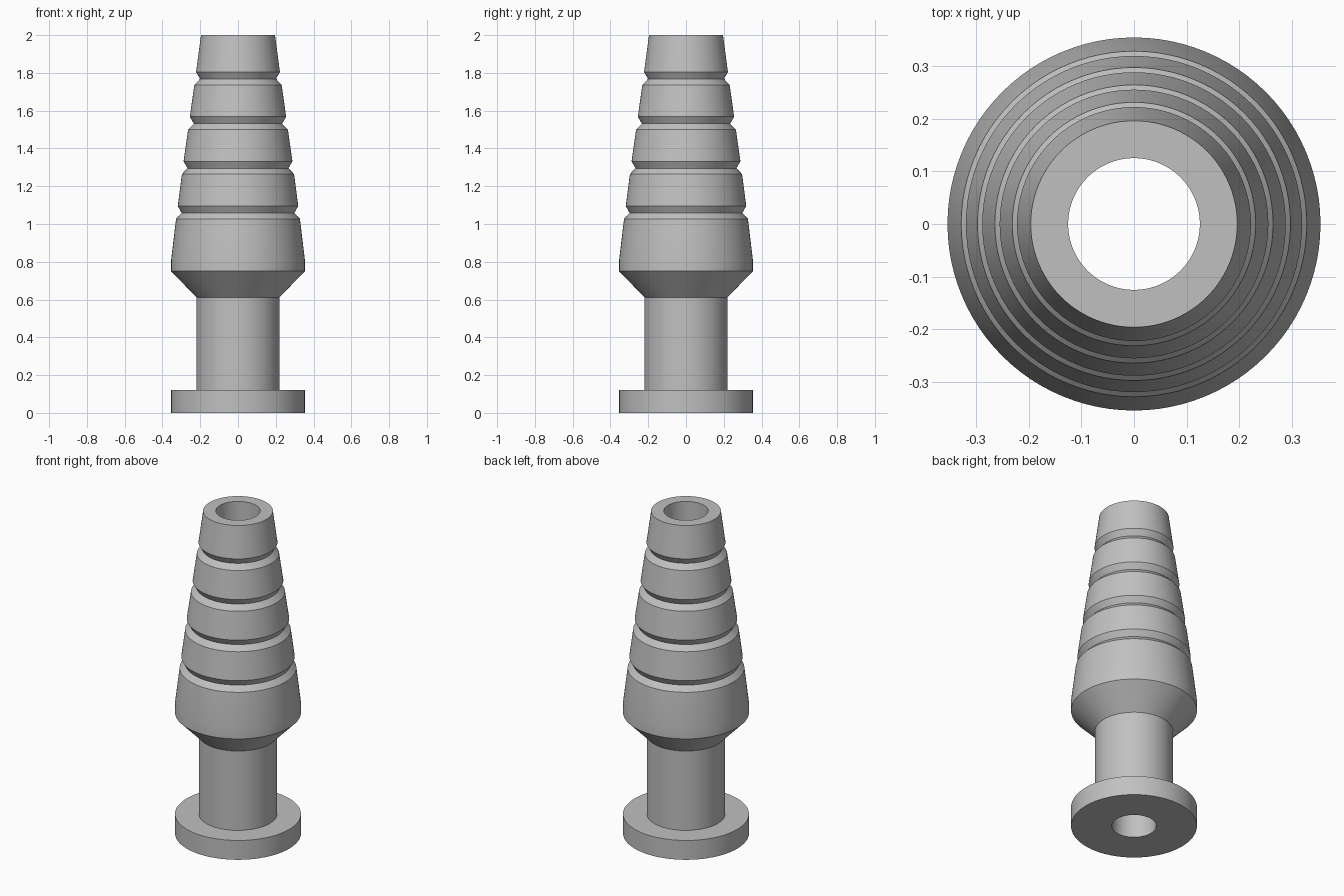
import bpy
import bmesh
from math import cos, sin, tau, radians

SIDES = 96
BORE = 0.125

cube = bpy.data.objects.get("Cube")
if cube:
    bpy.data.objects.remove(cube, do_unlink=True)

# Single plain grey material
grey = bpy.data.materials.new("plain grey")
grey.use_nodes = True
grey.diffuse_color = (0.53, 0.53, 0.53, 1)
grey.node_tree.nodes["Principled BSDF"].inputs["Base Color"].default_value = grey.diffuse_color


def lathe(name, profile):
    """Revolve a closed (radius, z) profile around the z axis."""
    bm = bmesh.new()
    rings = [[bm.verts.new((r * cos(tau * i / SIDES), r * sin(tau * i / SIDES), z))
              for i in range(SIDES)] for r, z in profile]
    for a, b in zip(rings, rings[1:] + rings[:1]):
        for i in range(SIDES):
            j = (i + 1) % SIDES
            bm.faces.new((a[i], a[j], b[j], b[i]))
    bmesh.ops.recalc_face_normals(bm, faces=bm.faces)
    mesh = bpy.data.meshes.new(name)
    bm.to_mesh(mesh)
    bm.free()
    mesh.materials.append(grey)
    obj = bpy.data.objects.new(name, mesh)
    bpy.context.collection.objects.link(obj)
    bpy.ops.object.select_all(action="DESELECT")
    obj.select_set(True)
    bpy.context.view_layer.objects.active = obj
    bpy.ops.object.shade_smooth_by_angle(angle=radians(30))
    return obj


# Base flange, neck, and the widest barb
profile = [(BORE, 0), (0.354, 0), (0.354, 0.12), (0.22, 0.12),
           (0.22, 0.612), (0.354, 0.75), (0.354, 0.81)]

# V grooves: shoulder, valley, and lower rim of the next barb
for valley, radius in ((1.058, 0.298), (1.295, 0.267), (1.531, 0.234), (1.768, 0.201)):
    profile += [(radius + 0.030, valley - 0.031), (radius, valley),
                (radius + 0.021, valley + 0.037)]

# Tip and open bore
profile += [(0.196, 2.0), (BORE, 2.0)]

lathe("barbed_hose_fitting", profile)
